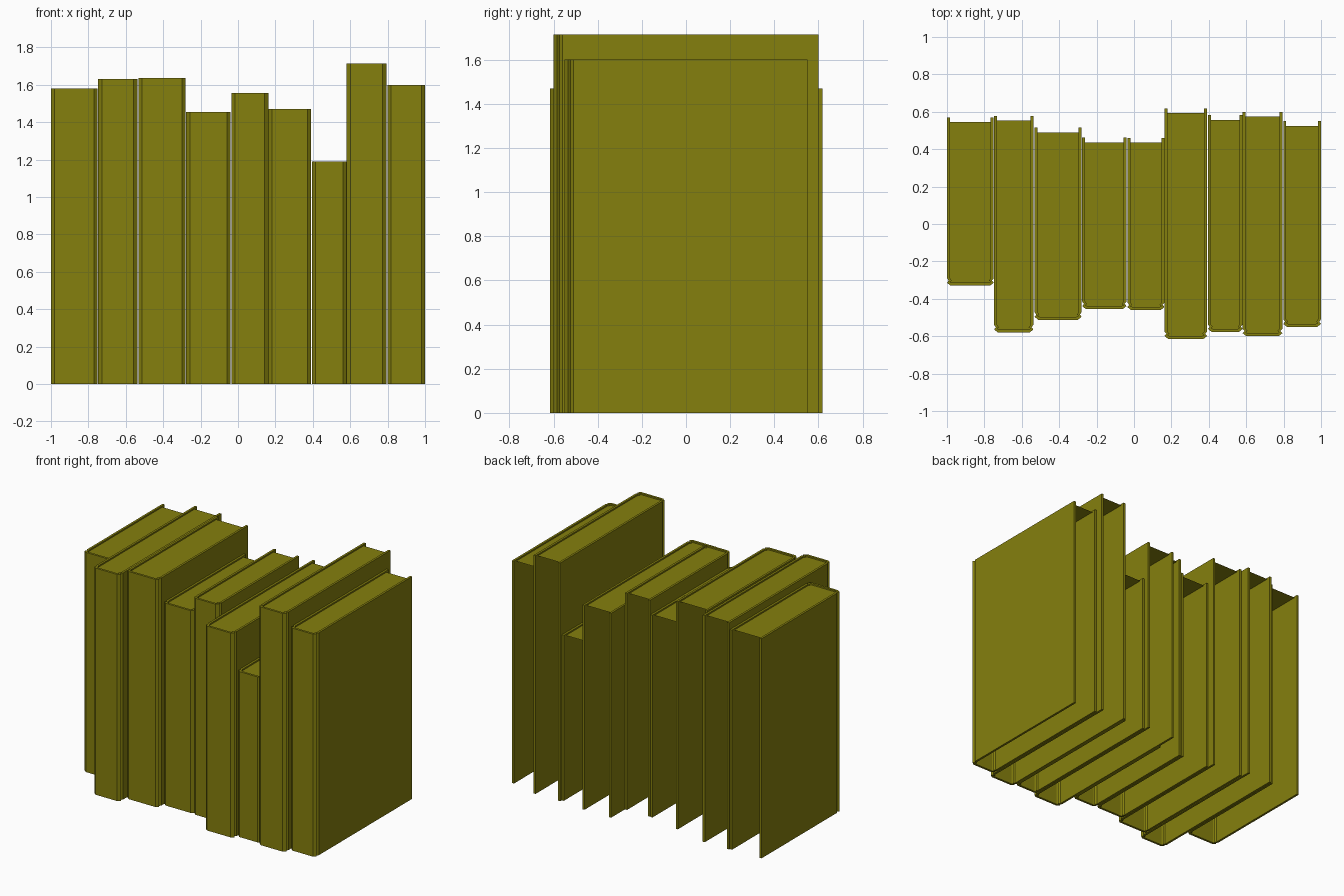
import bpy
import bmesh

cube = bpy.data.objects.get("Cube")
if cube:
    bpy.data.objects.remove(cube, do_unlink=True)

olive = bpy.data.materials.new("olive")
olive.use_nodes = True
OLIVE = (0.235, 0.215, 0.004, 1)
olive.diffuse_color = OLIVE
olive.node_tree.nodes["Principled BSDF"].inputs["Base Color"].default_value = OLIVE

BOARD = 0.016   # board thickness
LIP = 0.025     # boards reach past the pages
RECESS = 0.01   # pages sit below the boards


def add_object(name, bm):
    mesh = bpy.data.meshes.new(name)
    bm.to_mesh(mesh)
    bm.free()
    mesh.materials.append(olive)
    bpy.context.collection.objects.link(bpy.data.objects.new(name, mesh))


def half_profile(half, front, back, inset):
    """One side of the case outline, from spine centre side to the board end."""
    outer = half - inset
    return [(outer - 0.02 + inset * 0.5, front + inset),
            (outer, front + 0.016 + inset * 0.3),
            (outer - 0.01, front + 0.028),
            (outer, front + 0.04),
            (outer, back)]


def make_cover(name, x0, x1, front, back, height):
    # U-shaped case with a bevelled spine and hinge grooves, extruded upward
    mid, half = (x0 + x1) / 2, (x1 - x0) / 2
    outline = []
    for inset in (0, BOARD):
        side = half_profile(half, front, back, inset)
        outline.append([(-x, y) for x, y in reversed(side)] + side)
    bm = bmesh.new()
    outer, inner = [[bm.verts.new((mid + x, y, 0)) for x, y in line] for line in outline]
    strip = [bm.faces.new((outer[i], outer[i + 1], inner[i + 1], inner[i]))
             for i in range(len(outer) - 1)]
    grown = bmesh.ops.extrude_face_region(bm, geom=strip, use_keep_orig=True)
    top = [v for v in grown["geom"] if isinstance(v, bmesh.types.BMVert)]
    bmesh.ops.translate(bm, verts=top, vec=(0, 0, height))
    bmesh.ops.recalc_face_normals(bm, faces=bm.faces)
    add_object(name, bm)


def make_pages(name, x0, x1, front, back, height):
    # Page tops: a single sheet; the case is open behind and below
    bm = bmesh.new()
    a, b = x0 + BOARD * 0.9, x1 - BOARD * 0.9
    c, d = front + BOARD * 0.9, back - LIP
    bm.faces.new([bm.verts.new((x, y, height - RECESS))
                  for x, y in ((a, c), (b, c), (b, d), (a, d))])
    add_object(name, bm)


# left edge, right edge, spine front, board back, height
books = [
    (-1.0, -0.75, -0.33, 0.57, 1.58),
    (-0.748, -0.538, -0.58, 0.578, 1.63),
    (-0.532, -0.28, -0.512, 0.515, 1.637),
    (-0.277, -0.04, -0.455, 0.462, 1.455),
    (-0.036, 0.163, -0.46, 0.46, 1.557),
    (0.163, 0.391, -0.615, 0.618, 1.47),
    (0.395, 0.581, -0.577, 0.582, 1.19),
    (0.581, 0.793, -0.6, 0.6, 1.713),
    (0.798, 1.0, -0.55, 0.55, 1.6),
]
for number, book in enumerate(books, 1):
    make_cover(f"book_cover_{number}", *book)
    make_pages(f"book_pages_{number}", *book)
